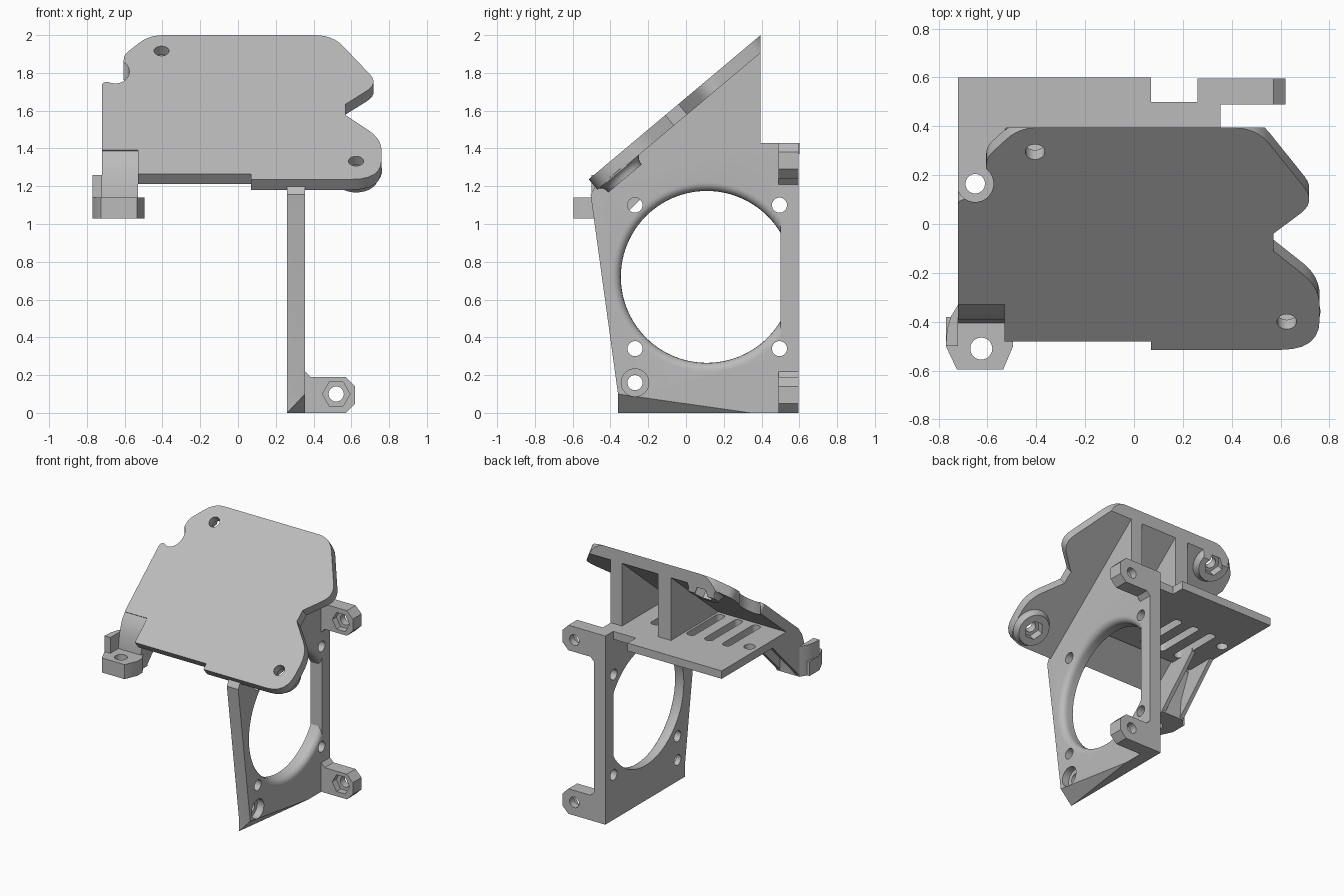
import bpy, bmesh, math
from mathutils import Matrix, Vector

cube = bpy.data.objects.get("Cube")
if cube:
    bpy.data.objects.remove(cube, do_unlink=True)

grey = bpy.data.materials.new("plain grey")
grey.use_nodes = True
grey.diffuse_color = (0.5, 0.5, 0.5, 1)
grey.node_tree.nodes["Principled BSDF"].inputs["Base Color"].default_value = (0.5, 0.5, 0.5, 1)

AXES = {"x": lambda a, b, c: (c, a, b),
        "y": lambda a, b, c: (a, c, b),
        "z": lambda a, b, c: (a, b, c)}


def finish(name, bm, matrix=None):
    if matrix:
        bm.transform(matrix)
    bmesh.ops.recalc_face_normals(bm, faces=bm.faces)
    mesh = bpy.data.meshes.new(name)
    bm.to_mesh(mesh)
    bm.free()
    mesh.materials.append(grey)
    ob = bpy.data.objects.new(name, mesh)
    bpy.context.collection.objects.link(ob)
    return ob


def prism(name, pts, axis, lo, hi, matrix=None):
    """Extrude a flat outline along an axis."""
    bm = bmesh.new()
    put = AXES[axis]
    rings = [[bm.verts.new(put(a, b, c)) for a, b in pts] for c in (lo, hi)]
    n = len(pts)
    for ring in rings:
        bm.faces.new(ring)
    for i in range(n):
        j = (i + 1) % n
        bm.faces.new((rings[0][i], rings[0][j], rings[1][j], rings[1][i]))
    return finish(name, bm, matrix)


def lathe(name, profile, axis, centre, sides=48, matrix=None):
    """Closed stack of rings given as (radius, position along axis)."""
    bm = bmesh.new()
    put = AXES[axis]
    rings = []
    for r, h in profile:
        rings.append([])
        for k in range(sides):
            t = math.tau * k / sides
            a, b = centre[0] + r * math.cos(t), centre[1] + r * math.sin(t)
            rings[-1].append(bm.verts.new(put(a, b, h)))
    bm.faces.new(rings[0])
    bm.faces.new(rings[-1])
    for p, q in zip(rings, rings[1:]):
        for k in range(sides):
            m = (k + 1) % sides
            bm.faces.new((p[k], p[m], q[m], q[k]))
    return finish(name, bm, matrix)


def slice_off(ob, point, normal):
    """Remove everything on the normal's side of a plane."""
    bm = bmesh.new()
    bm.from_mesh(ob.data)
    bmesh.ops.bisect_plane(bm, geom=bm.verts[:] + bm.edges[:] + bm.faces[:], dist=1e-5,
                           plane_co=point, plane_no=normal, clear_outer=True)
    bmesh.ops.holes_fill(bm, edges=[e for e in bm.edges if e.is_boundary])
    bmesh.ops.recalc_face_normals(bm, faces=bm.faces)
    bm.to_mesh(ob.data)
    bm.free()


def boolean(ob, tool, operation="DIFFERENCE"):
    mod = ob.modifiers.new("shape", "BOOLEAN")
    mod.operation, mod.solver, mod.object = operation, "EXACT", tool
    bpy.context.view_layer.update()
    done = ob.evaluated_get(bpy.context.evaluated_depsgraph_get())
    mesh = bpy.data.meshes.new_from_object(done)
    ob.modifiers.clear()
    ob.data = mesh
    bpy.data.objects.remove(tool, do_unlink=True)


def drill(ob, axis, centre, r, lo, hi, sides=32, matrix=None):
    boolean(ob, lathe("cutter", [(r, lo), (r, hi)], axis, centre, sides, matrix))


def rounded(corners, steps=6):
    """Outline from (x, y, rounding length) corners."""
    out = []
    for i, (x, y, d) in enumerate(corners):
        p = Vector((x, y))
        if not d:
            out.append(p)
            continue
        a = p + (Vector(corners[i - 1][:2]) - p).normalized() * d
        b = p + (Vector(corners[(i + 1) % len(corners)][:2]) - p).normalized() * d
        for k in range(steps + 1):
            t = k / steps
            out.append(a * (1 - t) ** 2 + p * 2 * t * (1 - t) + b * t * t)
    return out


# Upright side plate with chamfered foot
side = prism("side_plate", [(-.36, 0), (.595, 0), (.595, 1.43), (.395, 1.43), (.395, 1.93),
                            (-.47, 1.22), (-.505, 1.155), (-.36, .1)], "x", .26, .355)
slice_off(side, (.26, -.36, 0), (.07, -.0095, -.0665))

# Large opening with a rounded lip and one flat side
lip = [(.455, .2), (.455, .305)]
lip += [(.5 - .045 * math.cos(t), .31 + .045 * math.sin(t))
        for t in (math.radians(15 * k) for k in range(1, 7))]
lip.append((.5, .4))
opening = lathe("cutter", lip, "x", (.11, .72), 96)
slice_off(opening, (0, .5, 0), (0, 1, 0))
boolean(side, opening)
for y, z in ((-.27, 1.1), (.495, 1.1), (-.27, .34), (.495, .34), (-.27, .16)):
    drill(side, "x", (y, z), .04, .1, .5)
drill(side, "x", (-.27, .16), .073, .3, .5)

# Two mounting ears with nut pockets
ear = [(.3, 0), (.57, 0), (.62, .05), (.62, .14), (.57, .19), (.385, .19), (.355, .22), (.3, .22)]
for name, flip in (("lower_ear", False), ("upper_ear", True)):
    pts = [(x, 1.43 - z if flip else z) for x, z in ear]
    if not flip:
        pts[0], pts[-1] = (.345, .085), (.345, .22)
        pts[1:1] = [(.355, 0)]
    ob = prism(name, pts, "y", .49, .595)
    centre = (.52, 1.33 if flip else .1)
    drill(ob, "y", centre, .04, .3, .8)
    drill(ob, "y", centre, .073, .3, .54, 6)

# Tilted top panel, drawn in plan and laid on the slope
TILT = math.radians(40)
slope = Matrix.Translation((0, .395, 2)) @ Matrix.Rotation(TILT, 4, "X")


def on_slope(y):
    return (y - .395) / math.cos(TILT)


plan = [(-.53, -.48, 0), (.07, -.48, 0), (.07, -.515, 0), (.76, -.515, .16), (.76, -.26, .1),
        (.57, -.11, 0), (.57, -.04, 0), (.745, .09, .09), (.5, .395, .1), (-.47, .395, .08),
        (-.605, .27, .04), (-.605, .18, 0), (-.65, .1, 0), (-.72, .1, .03), (-.72, -.33, 0),
        (-.53, -.33, 0)]
panel = prism("tilted_panel", rounded([(x, on_slope(y), d) for x, y, d in plan]),
              "z", -.072, 0, slope)
screws = [(-.405, on_slope(.295)), (.625, on_slope(-.4))]
for c in screws:
    boss = lathe("boss", [(.1, -.05), (.138, -.065), (.136, -.075), (.125, -.085), (.117, -.1),
                          (.115, -.12)], "z", c, 48, slope)
    boolean(panel, boss, "UNION")
for c in screws:
    drill(panel, "z", c, .04, -.3, .2, 32, slope)
    drill(panel, "z", c, .07, -.3, -.06, 6, slope)
slice_off(panel, (0, .395, 0), (0, 1, 0))
drill(panel, "z", (-.65, .165), .075, 1, 2.5)

# Level shelf with vent slots and a screw hole
shelf = prism("shelf", [(-.72, -.22), (.27, -.22), (.27, .5), (.07, .5), (.07, .6), (-.72, .6)],
              "z", 1.37, 1.43)
for x in (-.5, -.35, -.2, .1):
    w, a, b = .033, -.15, .25
    slot = rounded([(x - w, a, w), (x + w, a, w), (x + w, b, w), (x - w, b, w)])
    boolean(shelf, prism("cutter", slot[:6] + slot[7:20] + slot[21:27], "z", 1.2, 1.6))
drill(shelf, "z", (-.65, .165), .04, 1.2, 1.6)

# Triangular wall between shelf and panel
prism("middle_gusset", [(-.2, 1.4), (.395, 1.4), (.395, 1.93), (-.2, 1.43)], "x", -.15, -.04)

# Small foot on a bent strap with two ribs and a cheek
foot = prism("foot", [(-.77, -.5), (-.725, -.595), (-.535, -.595), (-.495, -.5), (-.495, -.44),
                      (-.53, -.38), (-.77, -.38)], "z", 1.03, 1.14)
drill(foot, "z", (-.625, -.51), .045, .9, 1.3)
prism("strap", [(-.31, 1.408), (-.36, 1.345), (-.39, 1.26), (-.405, 1.14), (-.405, 1.03),
                (-.33, 1.03), (-.32, 1.17), (-.24, 1.36)], "x", -.72, -.53)
for name, x in (("outer_rib", -.72), ("inner_rib", -.56)):
    prism(name, [(-.4, 1.03), (-.34, 1.03), (-.01, 1.37), (-.01, 1.39), (-.25, 1.39),
                 (-.33, 1.3)], "x", x, x + .03)
prism("cheek", [(-.77, -.5), (-.72, -.5), (-.72, -.33), (-.75, -.38), (-.765, -.43)],
      "z", 1.03, 1.26)

# Smooth curved walls, crisp edges
for ob in bpy.context.scene.objects:
    if ob.type == "MESH":
        ob.select_set(True)
        bpy.context.view_layer.objects.active = ob
bpy.ops.object.shade_smooth_by_angle(angle=math.radians(30))
